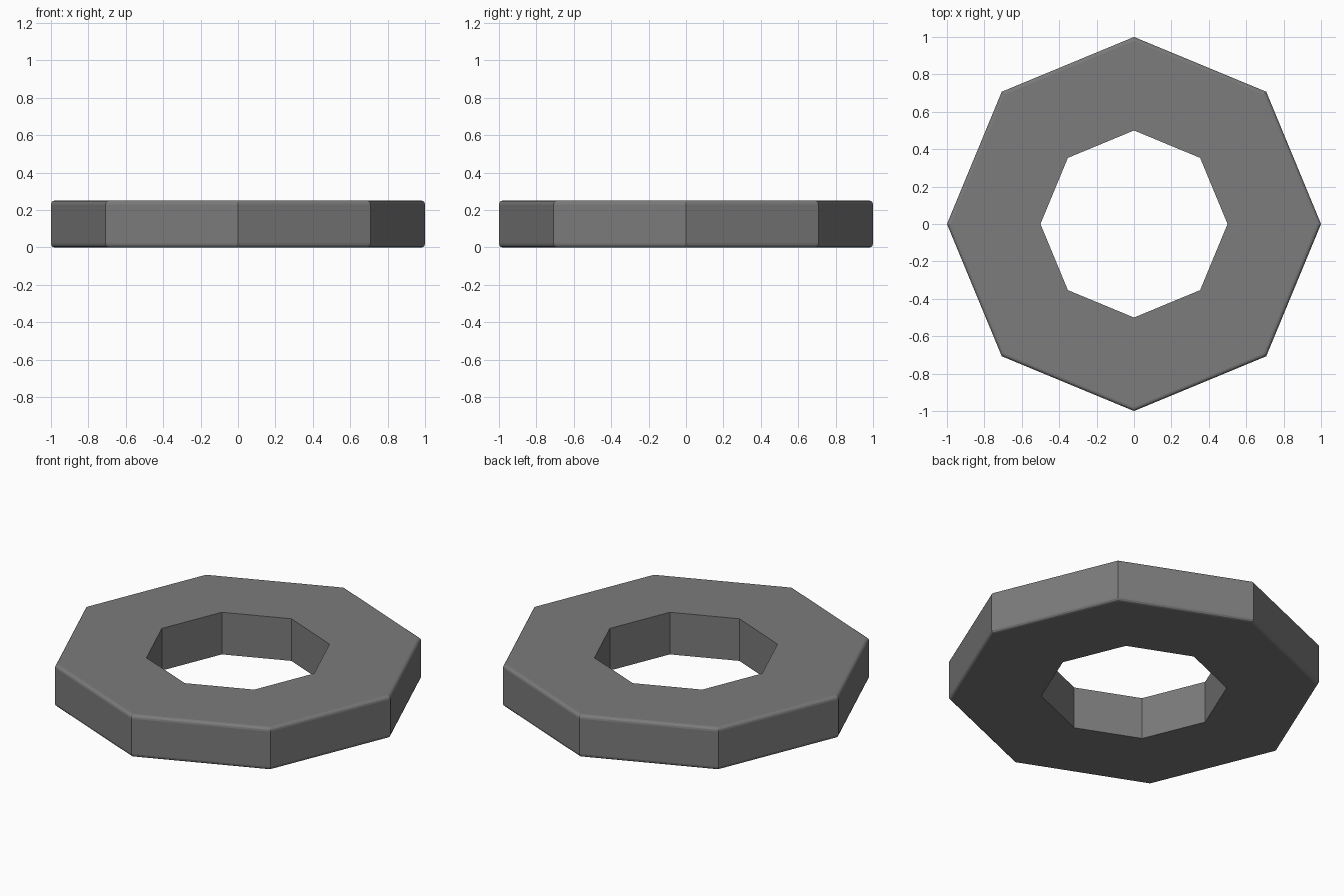
import bpy, bmesh
from math import sin, cos, pi

if "Cube" in bpy.data.objects:
    bpy.data.objects.remove(bpy.data.objects["Cube"])

SIDES, OUTER, INNER, HEIGHT, ROUND = 8, 1.0, 0.5, 0.25, 0.02
STEPS = 3

# Cross-section (radius, height): sharp inner edges, small rounded outer edges
arc = [(OUTER - ROUND + ROUND * cos(a), ROUND * sin(a))
       for a in (pi / 2 * i / STEPS for i in range(STEPS + 1))]
profile = [(INNER, 0)]
profile += [(r, ROUND - h) for r, h in reversed(arc)]
profile += [(r, HEIGHT - ROUND + h) for r, h in arc]
profile += [(INNER, HEIGHT)]

# Sweep the section around eight sides, flat shaded
bm = bmesh.new()
rings = []
for s in range(SIDES):
    a = 2 * pi * s / SIDES
    rings.append([bm.verts.new((r * cos(a), r * sin(a), z)) for r, z in profile])
n = len(profile)
for s in range(SIDES):
    p, q = rings[s], rings[(s + 1) % SIDES]
    for i in range(n):
        j = (i + 1) % n
        bm.faces.new((p[i], q[i], q[j], p[j]))
bmesh.ops.recalc_face_normals(bm, faces=bm.faces[:])

mesh = bpy.data.meshes.new("octagonal_ring")
bm.to_mesh(mesh)
bm.free()
ring = bpy.data.objects.new("octagonal_ring", mesh)
bpy.context.collection.objects.link(ring)

# Dark grey surface
dark = bpy.data.materials.new("dark_grey")
dark.diffuse_color = (0.2, 0.2, 0.2, 1)
dark.use_nodes = True
dark.node_tree.nodes["Principled BSDF"].inputs["Base Color"].default_value = dark.diffuse_color
mesh.materials.append(dark)
